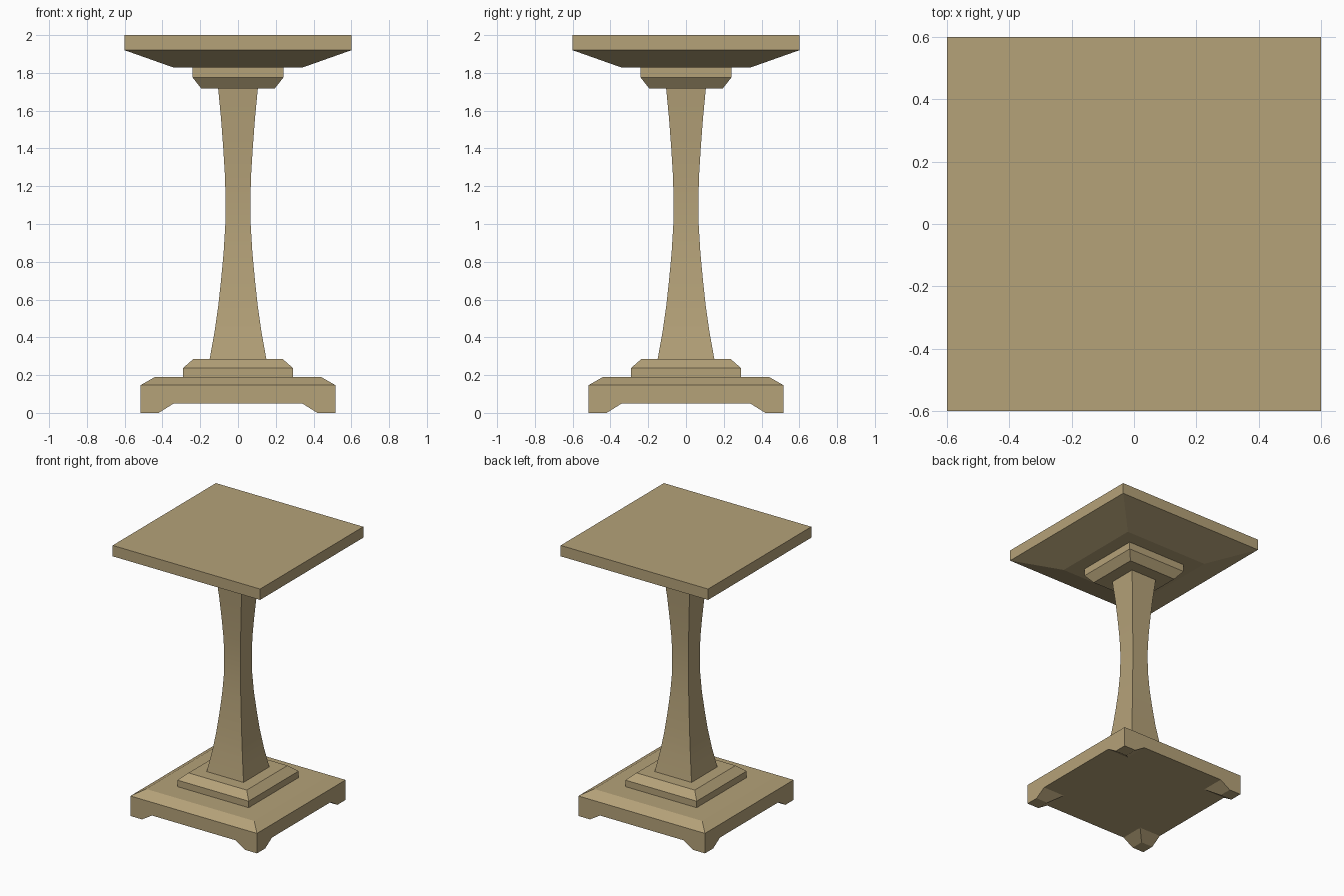
import bpy
import bmesh
from math import radians

if "Cube" in bpy.data.objects:
    bpy.data.objects.remove(bpy.data.objects["Cube"])

wood = bpy.data.materials.new("wood")
wood.diffuse_color = (0.46, 0.36, 0.19, 1)
wood.use_nodes = True
wood.node_tree.nodes["Principled BSDF"].inputs["Base Color"].default_value = wood.diffuse_color


def finish(name, bm):
    bmesh.ops.recalc_face_normals(bm, faces=bm.faces)
    mesh = bpy.data.meshes.new(name)
    bm.to_mesh(mesh)
    bm.free()
    ob = bpy.data.objects.new(name, mesh)
    bpy.context.collection.objects.link(ob)
    mesh.materials.append(wood)
    return ob


def square_loft(name, profile):
    """Stack square sections given as (half width, z) and skin them."""
    bm = bmesh.new()
    rings = [[bm.verts.new((sx * r, sy * r, z))
              for sx, sy in ((-1, -1), (1, -1), (1, 1), (-1, 1))]
             for r, z in profile]
    for a, b in zip(rings, rings[1:]):
        for i in range(4):
            j = (i + 1) % 4
            bm.faces.new((a[i], a[j], b[j], b[i]))
    bm.faces.new(rings[0][::-1])
    bm.faces.new(rings[-1])
    return finish(name, bm)


def trapezoid_cutter(name, along_x):
    """Sloped channel that leaves feet at the corners of the base."""
    bm = bmesh.new()
    section = ((-0.5, -0.05), (0.5, -0.05), (0.34, 0.05), (-0.34, 0.05))
    ends = [[bm.verts.new((e, u, z) if along_x else (u, e, z))
             for u, z in section] for e in (-0.8, 0.8)]
    a, b = ends
    for i in range(4):
        j = (i + 1) % 4
        bm.faces.new((a[i], a[j], b[j], b[i]))
    bm.faces.new(a)
    bm.faces.new(b)
    ob = finish(name, bm)
    ob.hide_render = True
    return ob


# Footed base: bevelled slab with a channel cut each way
base = square_loft("base", [(0.515, 0), (0.515, 0.147), (0.44, 0.19)])
for along_x in (True, False):
    cutter = trapezoid_cutter("base_cutter", along_x)
    mod = base.modifiers.new("channel", 'BOOLEAN')
    mod.operation = 'DIFFERENCE'
    mod.solver = 'EXACT'
    mod.object = cutter
    bpy.context.view_layer.objects.active = base
    bpy.ops.object.modifier_apply(modifier=mod.name)
    bpy.data.objects.remove(cutter)

# Stepped plinth under the column
square_loft("plinth", [(0.29, 0.19), (0.29, 0.238), (0.237, 0.285)])

# Waisted square column
column = square_loft("column", [
    (0.15, 0.285), (0.124, 0.43), (0.104, 0.57), (0.089, 0.71),
    (0.076, 0.85), (0.067, 1.0), (0.066, 1.15), (0.07, 1.27),
    (0.078, 1.4), (0.09, 1.56), (0.105, 1.718)])
bpy.ops.object.select_all(action='DESELECT')
column.select_set(True)
bpy.context.view_layer.objects.active = column
bpy.ops.object.shade_smooth_by_angle(angle=radians(30))

# Collar and table top
square_loft("collar", [(0.195, 1.718), (0.24, 1.775), (0.24, 1.83)])
square_loft("table_top", [(0.34, 1.828), (0.6, 1.92), (0.6, 2.0)])
